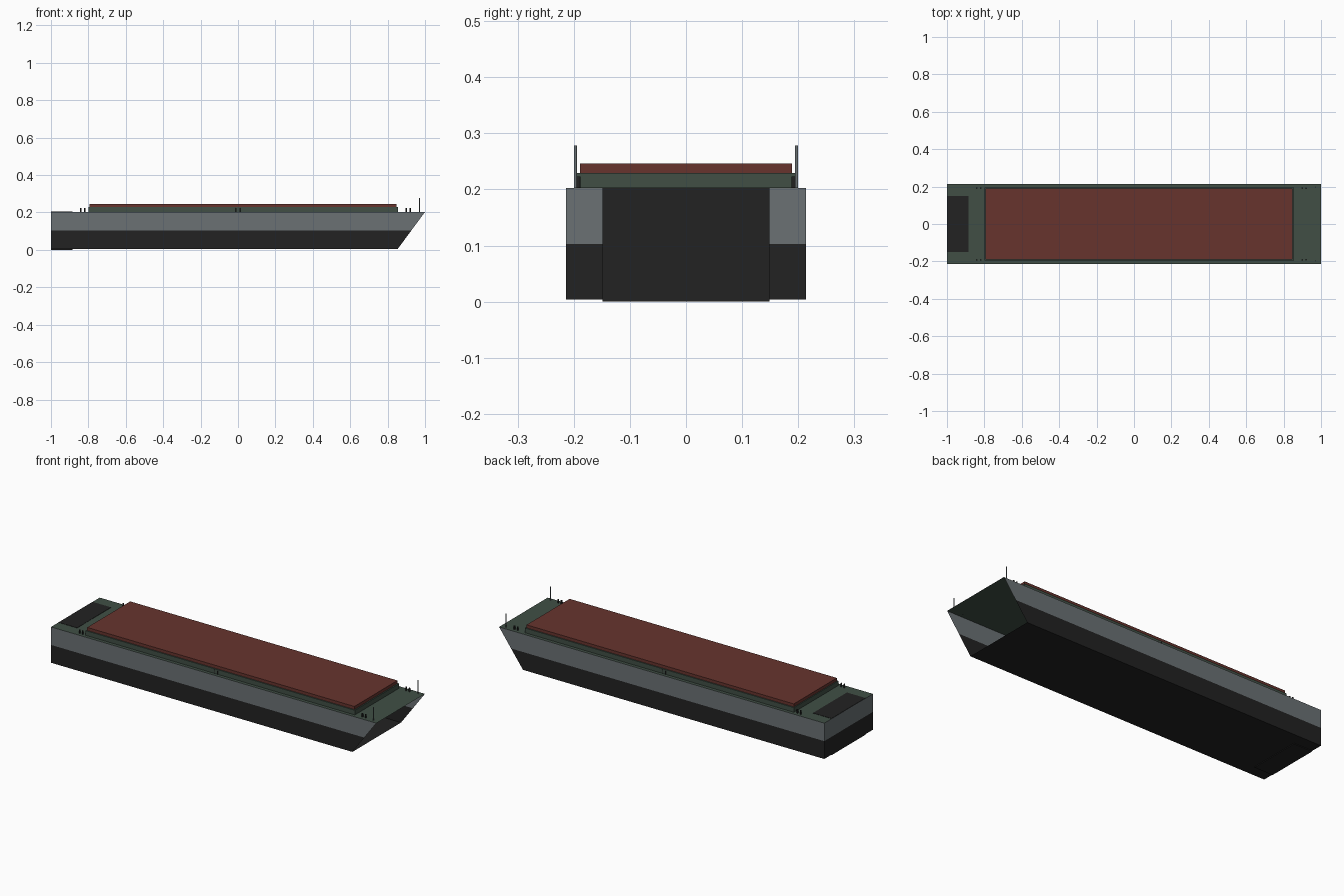
import bpy
import bmesh

cube = bpy.data.objects.get("Cube")
if cube:
    bpy.data.objects.remove(cube, do_unlink=True)


def material(name, rgb):
    m = bpy.data.materials.new(name)
    m.use_nodes = True
    m.diffuse_color = (*rgb, 1)
    m.node_tree.nodes["Principled BSDF"].inputs["Base Color"].default_value = (*rgb, 1)
    return m


GREY = material("hull grey", (0.145, 0.165, 0.175))
BLACK = material("bottom black", (0.016, 0.016, 0.016))
GREEN = material("deck green", (0.052, 0.078, 0.060))
RED = material("hatch red", (0.135, 0.034, 0.027))


def finish(name, bm, *mats):
    mesh = bpy.data.meshes.new(name)
    bm.to_mesh(mesh)
    bm.free()
    for m in mats:
        mesh.materials.append(m)
    ob = bpy.data.objects.new(name, mesh)
    bpy.context.collection.objects.link(ob)
    return ob


def box(name, x0, x1, half_y, z0, z1, mat):
    bm = bmesh.new()
    bmesh.ops.create_cube(bm, size=1)
    for v in bm.verts:
        v.co = (x1 if v.co.x > 0 else x0, v.co.y * 2 * half_y, z1 if v.co.z > 0 else z0)
    return finish(name, bm, mat)


def post(name, x, y, radius, height, mat, sides):
    bm = bmesh.new()
    bmesh.ops.create_cone(bm, cap_ends=True, segments=sides, radius1=radius,
                          radius2=radius, depth=height)
    bmesh.ops.translate(bm, verts=bm.verts, vec=(x, y, DECK + height / 2))
    return finish(name, bm, mat)


KEEL, WATERLINE, DECK, HALF_WIDTH = 0.004, 0.103, 0.203, 0.2135

# Hull shell with a raked bow that is left open
bm = bmesh.new()
profile = [(-1, KEEL), (0.853, KEEL), (1, DECK), (-1, DECK)]
base = bm.faces.new([bm.verts.new((x, -HALF_WIDTH, z)) for x, z in profile])
ext = bmesh.ops.extrude_face_region(bm, geom=[base], use_keep_orig=True)
moved = [g for g in ext["geom"] if isinstance(g, bmesh.types.BMVert)]
bmesh.ops.translate(bm, verts=moved, vec=(0, 2 * HALF_WIDTH, 0))
bmesh.ops.recalc_face_normals(bm, faces=bm.faces)
bow = [f for f in bm.faces if f.normal.x > 0.5]
bmesh.ops.delete(bm, geom=bow, context="FACES_ONLY")
bmesh.ops.bisect_plane(bm, geom=bm.verts[:] + bm.edges[:] + bm.faces[:],
                       plane_co=(0, 0, WATERLINE), plane_no=(0, 0, 1))
# Green deck, grey topsides, black below the waterline
for f in bm.faces:
    if f.normal.z > 0.5:
        f.material_index = 2
    elif f.calc_center_median().z < WATERLINE:
        f.material_index = 1
finish("hull", bm, GREY, BLACK, GREEN)

# Stern notch block, hatch coaming and hatch cover
box("stern_notch", -0.999, -0.885, 0.149, 0, DECK + 0.0015, BLACK)
box("hatch_coaming", -0.80, 0.855, 0.195, DECK, 0.229, GREEN)
box("hatch_cover", -0.795, 0.848, 0.189, 0.229, 0.246, RED)

# Twin bollards and bow posts on both sides
for side, s in (("left", 1), ("right", -1)):
    for place, x in (("stern", -0.83), ("middle", 0), ("bow", 0.91)):
        for i, dx in enumerate((-0.01, 0.01), 1):
            post(f"{place}_bollard_{side}_{i}", x + dx, s * 0.192, 0.004, 0.02, BLACK, 12)
    post(f"bow_post_{side}", 0.97, s * 0.197, 0.0028, 0.075, GREY, 12)
